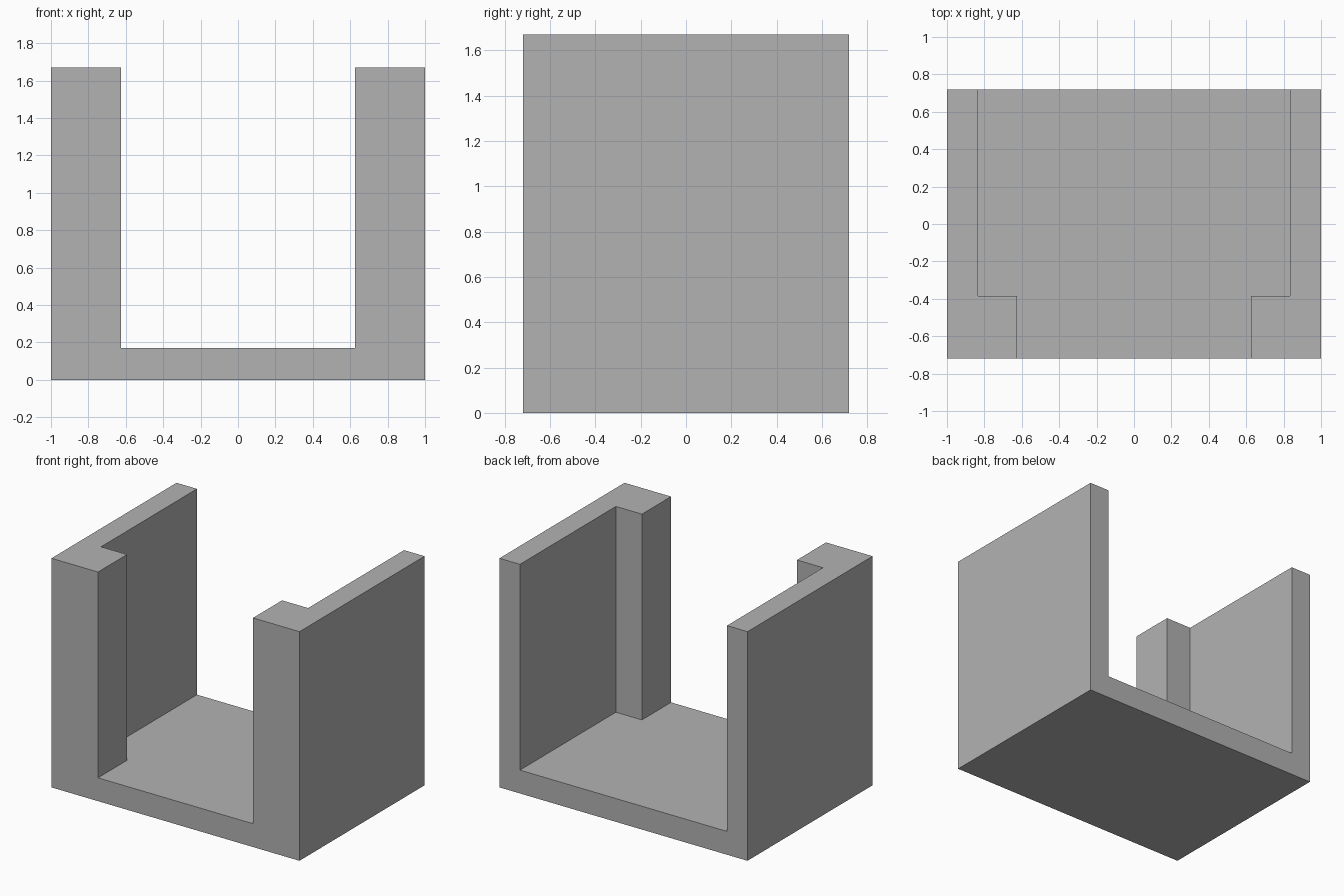
import bpy
import bmesh

if "Cube" in bpy.data.objects:
    bpy.data.objects.remove(bpy.data.objects["Cube"], do_unlink=True)

HALF_X, HALF_Y, HEIGHT = 1.0, 0.72, 1.67
FLOOR = 0.17        # floor thickness
WALL_X = 0.835      # inner face of the side walls
POST_X = 0.625      # inner face of the front posts
POST_Y = -0.385     # back face of the front posts
OVER = 0.2          # cutter overshoot


def prism(name, outline, bottom, top):
    """Extrude a plan outline upwards into a closed solid."""
    bm = bmesh.new()
    base = bm.faces.new([bm.verts.new((x, y, bottom)) for x, y in outline])
    grown = bmesh.ops.extrude_face_region(bm, geom=[base])["geom"]
    raised = [v for v in grown if isinstance(v, bmesh.types.BMVert)]
    bmesh.ops.translate(bm, verts=raised, vec=(0, 0, top - bottom))
    bmesh.ops.recalc_face_normals(bm, faces=bm.faces)
    mesh = bpy.data.meshes.new(name)
    bm.to_mesh(mesh)
    bm.free()
    obj = bpy.data.objects.new(name, mesh)
    bpy.context.collection.objects.link(obj)
    return obj


grey = bpy.data.materials.new("plain grey")
grey.use_nodes = True
grey.diffuse_color = (0.448, 0.448, 0.448, 1)
grey.node_tree.nodes["Principled BSDF"].inputs["Base Color"].default_value = grey.diffuse_color

# Solid block
bracket = prism("channel_bracket",
                [(-HALF_X, -HALF_Y), (HALF_X, -HALF_Y), (HALF_X, HALF_Y), (-HALF_X, HALF_Y)],
                0, HEIGHT)
bracket.data.materials.append(grey)

# Stepped channel: narrow between the front posts, wide behind them
right_half = [(POST_X, -HALF_Y - OVER), (POST_X, POST_Y),
              (WALL_X, POST_Y), (WALL_X, HALF_Y + OVER)]
left_half = [(-x, y) for x, y in reversed(right_half)]
cutter = prism("channel_cutter", right_half + left_half, FLOOR, HEIGHT + OVER)
cutter.data.materials.append(grey)
cutter.hide_render = True

# Cut the channel, then drop the cutter
cut = bracket.modifiers.new("channel", "BOOLEAN")
cut.operation = "DIFFERENCE"
cut.solver = "EXACT"
cut.object = cutter
bpy.context.view_layer.objects.active = bracket
bracket.select_set(True)
bpy.ops.object.modifier_apply(modifier=cut.name)
bpy.data.objects.remove(cutter, do_unlink=True)
